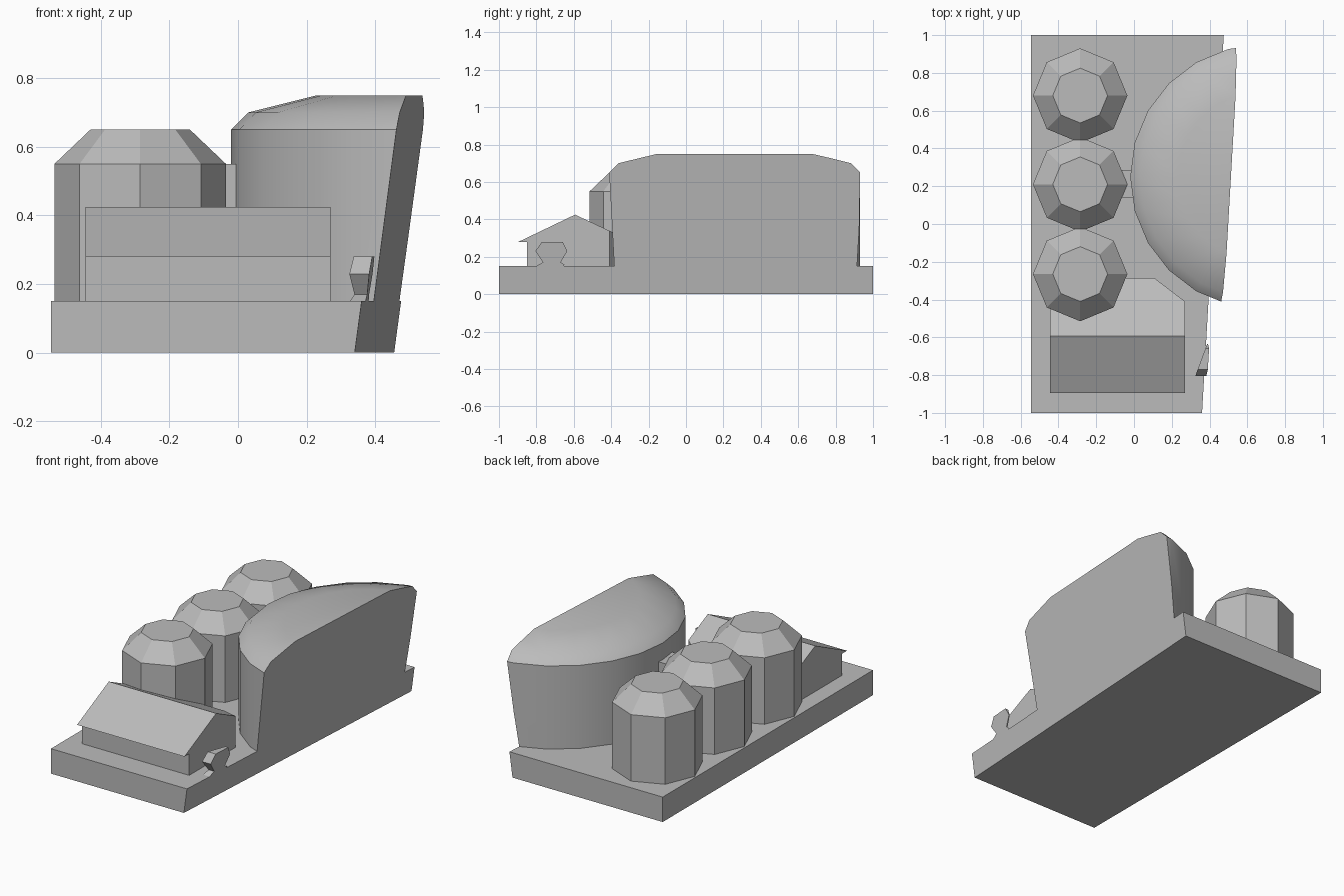
import bpy, bmesh, math
from mathutils import Vector

cube = bpy.data.objects.get("Cube")
if cube:
    bpy.data.objects.remove(cube, do_unlink=True)

grey = bpy.data.materials.new("plain grey")
grey.use_nodes = True
colour = (0.5, 0.5, 0.5, 1)
grey.diffuse_color = colour
grey.node_tree.nodes["Principled BSDF"].inputs["Base Color"].default_value = colour

GROUND = 0.15
# Leaning plane that trims the whole right-hand edge
SLICE = (Vector((0.3975, 0, 0)), Vector((1, -0.0575, -0.135)))


def trim(bm, point, normal):
    """Remove everything on the normal side of a plane and cap the hole."""
    geom = bm.verts[:] + bm.edges[:] + bm.faces[:]
    cut = bmesh.ops.bisect_plane(bm, geom=geom, plane_co=point, plane_no=normal,
                                 clear_outer=True)["geom_cut"]
    edges = [e for e in cut if isinstance(e, bmesh.types.BMEdge)]
    if edges:
        bmesh.ops.contextual_create(bm, geom=edges)


def finish(name, bm, planes=(), smooth=None):
    for point, normal in planes:
        trim(bm, Vector(point), Vector(normal))
    bmesh.ops.recalc_face_normals(bm, faces=bm.faces)
    mesh = bpy.data.meshes.new(name)
    bm.to_mesh(mesh)
    bm.free()
    mesh.materials.append(grey)
    obj = bpy.data.objects.new(name, mesh)
    bpy.context.collection.objects.link(obj)
    if smooth:
        bpy.ops.object.select_all(action='DESELECT')
        bpy.context.view_layer.objects.active = obj
        obj.select_set(True)
        bpy.ops.object.shade_smooth_by_angle(angle=math.radians(smooth))
    return obj


def box(name, low, high, planes=()):
    bm = bmesh.new()
    bmesh.ops.create_cube(bm, size=1)
    for v in bm.verts:
        v.co = [lo if c < 0 else hi for c, lo, hi in zip(v.co, low, high)]
    return finish(name, bm, planes)


def lathe(name, x, y, sides, profile, planes=(), smooth=None):
    """Closed solid from stacked rings given as (radius, height)."""
    bm = bmesh.new()
    turns = [2 * math.pi * i / sides for i in range(sides)]
    rings = [[bm.verts.new((x + r * math.cos(a), y + r * math.sin(a), z)) for a in turns]
             for r, z in profile]
    for lower, upper in zip(rings, rings[1:]):
        for i in range(sides):
            j = (i + 1) % sides
            bm.faces.new((lower[i], lower[j], upper[j], upper[i]))
    bm.faces.new(rings[0][::-1])
    bm.faces.new(rings[-1])
    return finish(name, bm, planes, smooth)


def prism(name, outline, x0, x1, planes=()):
    """Extrude a (y, z) outline along x."""
    bm = bmesh.new()
    face = bm.faces.new([bm.verts.new((x0, y, z)) for y, z in outline])
    grown = bmesh.ops.extrude_face_region(bm, geom=[face])["geom"]
    bmesh.ops.translate(bm, vec=(x1 - x0, 0, 0),
                        verts=[v for v in grown if isinstance(v, bmesh.types.BMVert)])
    return finish(name, bm, planes)


# Base slab
box("base_slab", (-0.545, -1, 0), (0.8, 1, GROUND), [SLICE])

# Row of three octagonal silos
for label, y in (("front", -0.265), ("middle", 0.21), ("back", 0.68)):
    lathe(label + "_silo", -0.285, y, 8,
          [(0.25, GROUND), (0.25, 0.55), (0.145, 0.65)])

# Large round tank with a shallow domed top, sliced on the right
lathe("large_tank", 0.68, 0.25, 24,
      [(0.7, GROUND), (0.7, 0.65), (0.65, 0.7), (0.45, 0.75)], [SLICE], smooth=35)

# Link between the middle silo and the large tank
box("tank_link", (-0.1, 0.14, GROUND), (0.03, 0.285, 0.55))

# Gabled building with overhanging eaves and one corner clipped beside the tank
corner = ((0.27, -0.41, 0), (0.13, 0.17, 0))
prism("gabled_building",
      [(-0.85, GROUND), (-0.85, 0.28), (-0.895, 0.28), (-0.593, 0.425),
       (-0.285, 0.28), (-0.335, 0.28), (-0.335, GROUND)],
      -0.445, 0.27, [corner])

# Small drum on a flared foot at the sliced edge
prism("small_drum",
      [(-0.8, GROUND), (-0.765, 0.17), (-0.805, 0.23), (-0.77, 0.28),
       (-0.66, 0.28), (-0.635, 0.23), (-0.67, 0.17), (-0.635, GROUND)],
      0.3, 0.5, [SLICE, ((0.33, -0.79, 0), (-0.15, 0.055, 0))])
